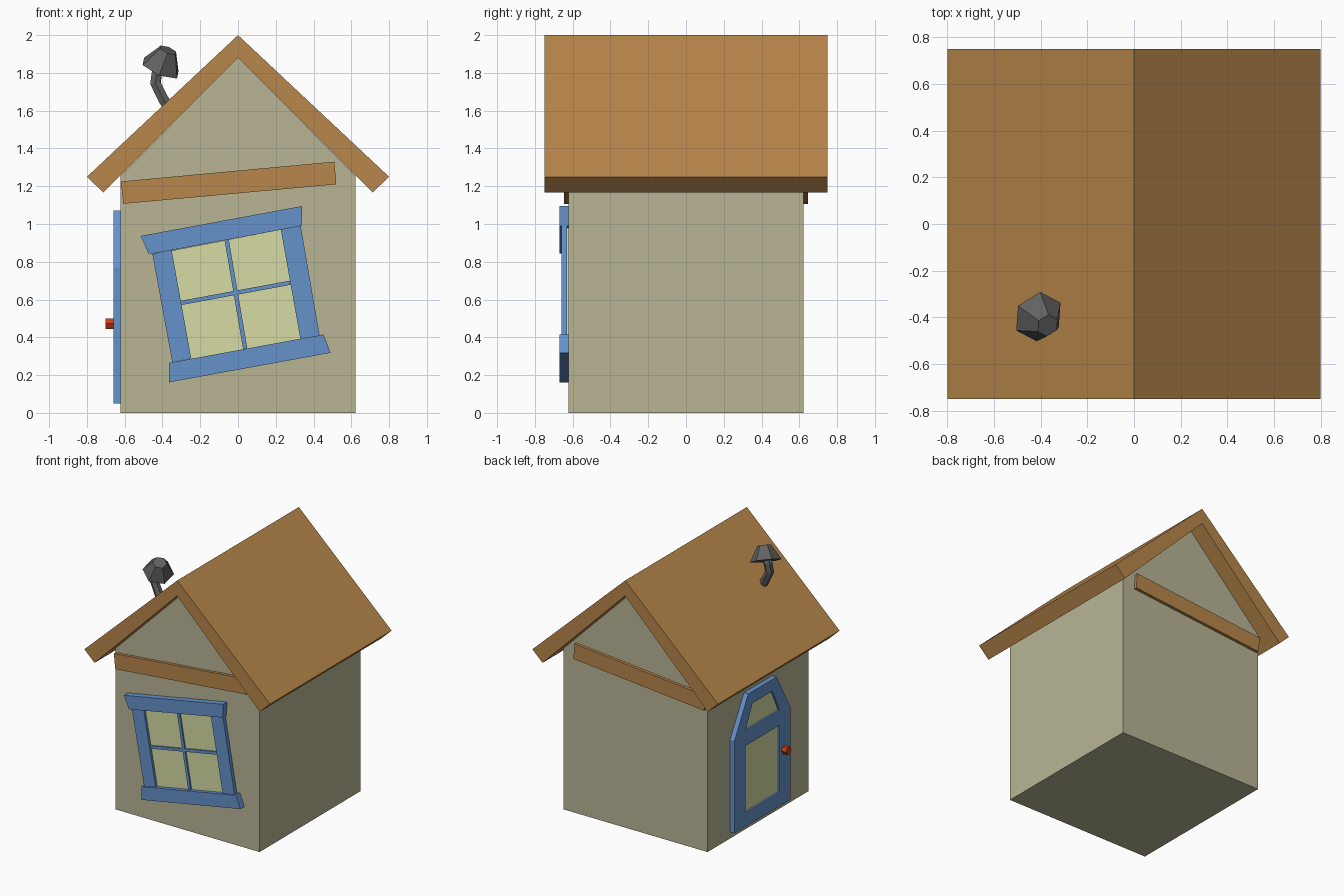
import bpy, bmesh
from math import radians
from mathutils import Vector

if "Cube" in bpy.data.objects:
    bpy.data.objects.remove(bpy.data.objects["Cube"])


def mat(name, rgb):
    m = bpy.data.materials.new(name)
    m.diffuse_color = (*rgb, 1)
    m.use_nodes = True
    m.node_tree.nodes["Principled BSDF"].inputs["Base Color"].default_value = m.diffuse_color
    return m


WALL = mat("plaster", (0.48, 0.46, 0.30))
WOOD = mat("wood", (0.48, 0.24, 0.07))
BLUE = mat("blue_paint", (0.13, 0.29, 0.60))
GLASS = mat("glass", (0.68, 0.71, 0.36))
RED = mat("red_paint", (0.60, 0.05, 0.01))
IRON = mat("iron", (0.12, 0.12, 0.12))

FRONT = (radians(90), 0, 0)            # profile in x, z; pushed along y
SIDE = (radians(90), 0, radians(90))   # profile in y, z; pushed along x


def finish(name, curve, material, rot=(0, 0, 0), loc=(0, 0, 0)):
    """Turn a curve into a clean flat-shaded mesh object."""
    tmp = bpy.data.objects.new(name + "_tmp", curve)
    bpy.context.collection.objects.link(tmp)
    mesh = bpy.data.meshes.new_from_object(
        tmp.evaluated_get(bpy.context.evaluated_depsgraph_get()))
    bpy.data.objects.remove(tmp)
    bm = bmesh.new()
    bm.from_mesh(mesh)
    bmesh.ops.remove_doubles(bm, verts=bm.verts, dist=1e-4)
    bmesh.ops.recalc_face_normals(bm, faces=bm.faces)
    for f in bm.faces:
        f.smooth = False
    bm.to_mesh(mesh)
    bm.free()
    mesh.materials.clear()
    mesh.materials.append(material)
    ob = bpy.data.objects.new(name, mesh)
    ob.rotation_euler, ob.location = rot, loc
    bpy.context.collection.objects.link(ob)
    return ob


def slab(name, material, a, b, *outlines, side=False):
    """Extrude an outline (further outlines are holes) from depth a to b."""
    c = bpy.data.curves.new(name, 'CURVE')
    c.dimensions, c.fill_mode = '2D', 'BOTH'
    c.extrude = abs(b - a) / 2
    for pts in outlines:
        s = c.splines.new('POLY')
        s.points.add(len(pts) - 1)
        for p, (u, v) in zip(s.points, pts):
            p.co = (u, v, 0, 1)
        s.use_cyclic_u, s.use_smooth = True, False
    mid = (a + b) / 2
    return finish(name, c, material, SIDE if side else FRONT,
                  (mid, 0, 0) if side else (0, mid, 0))


def cone(name, material, sides, r1, r2, depth, centre, axis):
    bm = bmesh.new()
    bmesh.ops.create_cone(bm, cap_ends=True, segments=sides,
                          radius1=r1, radius2=r2, depth=depth)
    mesh = bpy.data.meshes.new(name)
    bm.to_mesh(mesh)
    bm.free()
    mesh.materials.append(material)
    ob = bpy.data.objects.new(name, mesh)
    ob.rotation_euler = Vector((0, 0, 1)).rotation_difference(Vector(axis)).to_euler()
    ob.location = centre
    bpy.context.collection.objects.link(ob)


def mirrored(half):
    return half + [(-u, v) for u, v in reversed(half)]


# House body, roof and the crooked beam that pokes out of both gables
slab("walls", WALL, -0.622, 0.622,
     [(-0.622, 0), (0.622, 0), (0.622, 1.256), (0, 1.88), (-0.622, 1.256)])
slab("roof", WOOD, -0.75, 0.75,
     [(0, 2), (0.8, 1.25), (0.713, 1.167), (0, 1.88), (-0.713, 1.167), (-0.8, 1.25)])
slab("gable_beam", WOOD, -0.645, 0.645,
     [(-0.62, 1.225), (0.51, 1.33), (0.52, 1.21), (-0.607, 1.107)])

# Crooked front window
slab("window_glass", GLASS, -0.64, -0.615,
     [(-0.40, 0.85), (0.28, 0.98), (0.38, 0.39), (-0.30, 0.27)])
slab("window_lintel", BLUE, -0.67, -0.622,
     [(-0.515, 0.937), (0.34, 1.095), (0.337, 0.99), (-0.45, 0.843), (-0.474, 0.843)])
slab("window_sill", BLUE, -0.67, -0.622,
     [(-0.364, 0.265), (0.453, 0.415), (0.49, 0.318), (-0.364, 0.162)])
slab("window_stile_left", BLUE, -0.66, -0.63,
     [(-0.453, 0.84), (-0.352, 0.865), (-0.248, 0.288), (-0.348, 0.268)])
slab("window_stile_right", BLUE, -0.66, -0.63,
     [(0.227, 0.97), (0.332, 0.99), (0.432, 0.41), (0.33, 0.393)])
slab("window_bar_upright", BLUE, -0.652, -0.63,
     [(-0.071, 0.915), (-0.049, 0.92), (0.049, 0.342), (0.027, 0.337)])
slab("window_bar_cross", BLUE, -0.652, -0.63,
     [(-0.31, 0.592), (0.274, 0.7), (0.278, 0.678), (-0.306, 0.57)])

# Door on the left wall
slab("door_frame", BLUE, -0.66, -0.618,
     mirrored([(0.345, 0.05), (0.345, 0.77), (0.175, 1.072)]),
     mirrored([(0.21, 0.80), (0.122, 0.98)]),
     mirrored([(0.21, 0.16), (0.21, 0.68)]), side=True)
slab("door_glass", GLASS, -0.645, -0.615,
     mirrored([(0.25, 0.12), (0.25, 0.79), (0.13, 1.0)]), side=True)
cone("door_knob", RED, 6, 0.032, 0.032, 0.045, (-0.678, -0.265, 0.472), (-1, 0, 0))
bpy.data.objects["door_knob"].rotation_euler.rotate_axis('Z', 0)

# Bent stove pipe with a tilted cap
pipe = bpy.data.curves.new("pipe", 'CURVE')
pipe.dimensions, pipe.bevel_depth, pipe.bevel_resolution = '3D', 0.032, 1
pipe.use_fill_caps = True
path = [(-0.35, -0.41, 1.59), (-0.395, -0.41, 1.66), (-0.437, -0.405, 1.745),
        (-0.428, -0.40, 1.81), (-0.40, -0.405, 1.85)]
s = pipe.splines.new('POLY')
s.points.add(len(path) - 1)
for p, co in zip(s.points, path):
    p.co = (*co, 1)
finish("chimney_pipe", pipe, IRON)
tilt = Vector((0.42, -0.40, 1)).normalized()
cone("chimney_cap", IRON, 6, 0.113, 0.05, 0.11,
     Vector((-0.41, -0.397, 1.825)) + tilt * 0.055, tilt)
